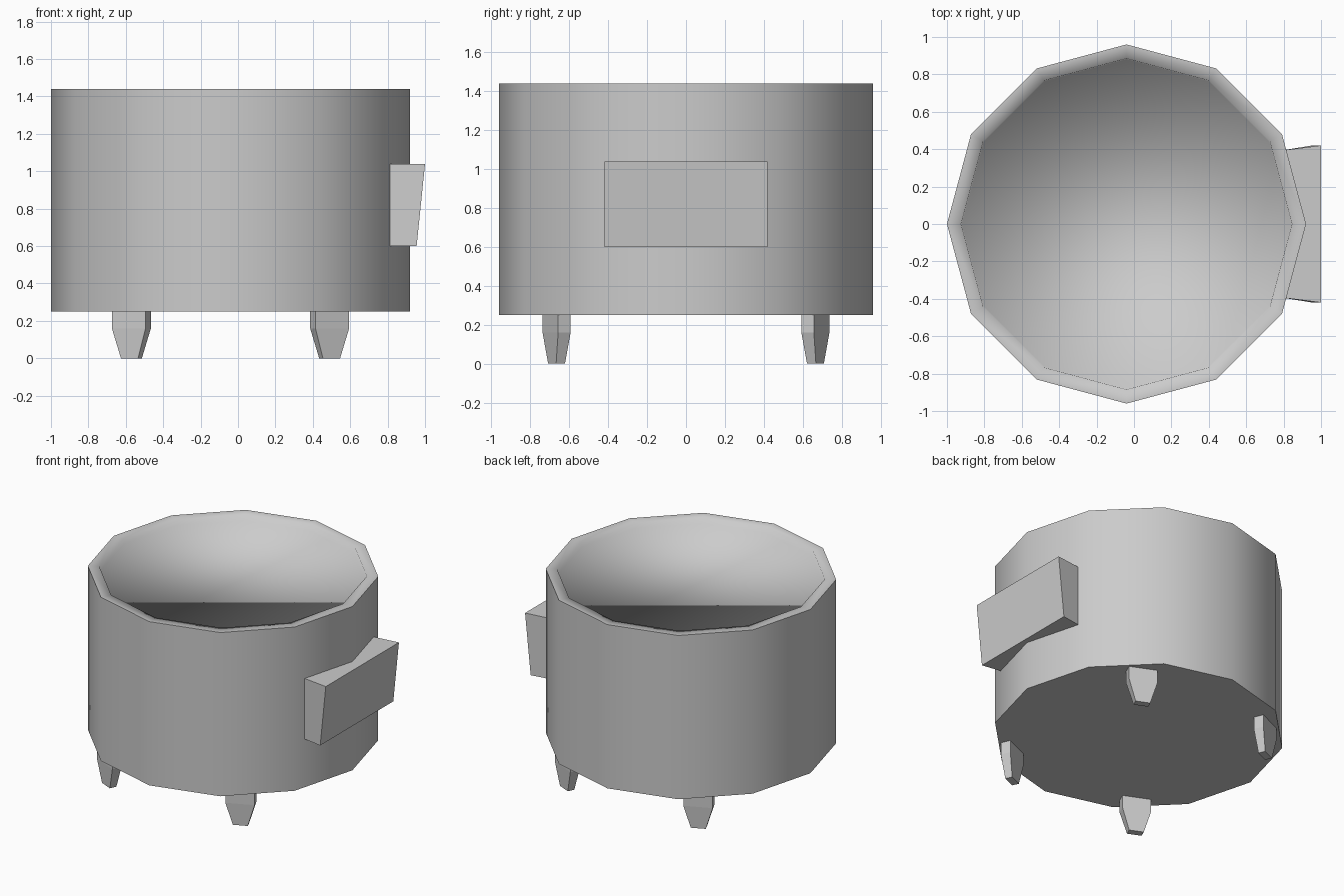
import bpy, bmesh, math
from mathutils import Vector, Matrix

cube = bpy.data.objects.get("Cube")
if cube:
    bpy.data.objects.remove(cube, do_unlink=True)

grey = bpy.data.materials.new("plain grey")
grey.use_nodes = True
colour = (0.6, 0.6, 0.6, 1)
grey.diffuse_color = colour
grey.node_tree.nodes["Principled BSDF"].inputs["Base Color"].default_value = colour

CENTRE_X = -0.04


def finish(bm, name):
    bmesh.ops.recalc_face_normals(bm, faces=bm.faces)
    mesh = bpy.data.meshes.new(name)
    bm.to_mesh(mesh)
    bm.free()
    mesh.materials.append(grey)
    obj = bpy.data.objects.new(name, mesh)
    bpy.context.collection.objects.link(obj)
    return obj


def loft(bm, rings):
    """Skin a stack of closed rings and cap both ends."""
    loops = [[bm.verts.new(p) for p in ring] for ring in rings]
    for a, b in zip(loops, loops[1:]):
        for i in range(len(a)):
            j = (i + 1) % len(a)
            bm.faces.new((a[i], a[j], b[j], b[i]))
    bm.faces.new(loops[0])
    bm.faces.new(loops[-1])


def polygon(radius, z, sides=12):
    angles = [math.tau * i / sides for i in range(sides)]
    return [(CENTRE_X + radius * math.cos(a), radius * math.sin(a), z) for a in angles]


def rectangle(width, depth, z):
    w, d = width / 2, depth / 2
    return [(-w, -d, z), (w, -d, z), (w, d, z), (-w, d, z)]


# Twelve-sided drum with a shallow recessed lid, crisp only at its outer rims
bm = bmesh.new()
loft(bm, [polygon(0.96, 0.25), polygon(0.96, 1.44), polygon(0.885, 1.44), polygon(0.88, 1.40)])
for face in bm.faces:
    face.smooth = True
for edge in bm.edges:
    a, b = edge.verts
    on_outside = all(math.hypot(v.co.x - CENTRE_X, v.co.y) > 0.95 for v in (a, b))
    if on_outside and abs(a.co.z - b.co.z) < 0.01:
        edge.smooth = False
finish(bm, "drum_body")

# Four tapered feet, each turned outwards
for side, side_name in ((-1, "right"), (1, "left")):
    for end, end_name in ((-1, "front"), (1, "back")):
        bm = bmesh.new()
        loft(bm, [rectangle(0.10, 0.05, 0), rectangle(0.197, 0.07, 0.16),
                  rectangle(0.197, 0.07, 0.26)])
        turn = Matrix.Rotation(math.radians(-24 * side * end), 4, "Z")
        place = Matrix.Translation((CENTRE_X + side * 0.53, end * 0.665, 0))
        bmesh.ops.transform(bm, matrix=place @ turn, verts=bm.verts)
        finish(bm, f"{end_name}_{side_name}_foot")

# Slanted block on the left side, slightly flared outwards
bm = bmesh.new()
bmesh.ops.create_cube(bm, size=1)
for v in bm.verts:
    outer, upper = v.co.x > 0, v.co.z > 0
    v.co = Vector(((1.0 if upper else 0.955) if outer else 0.78,
                   math.copysign(0.42 if outer else 0.392, v.co.y),
                   1.04 if upper else 0.6))
finish(bm, "side_block")
